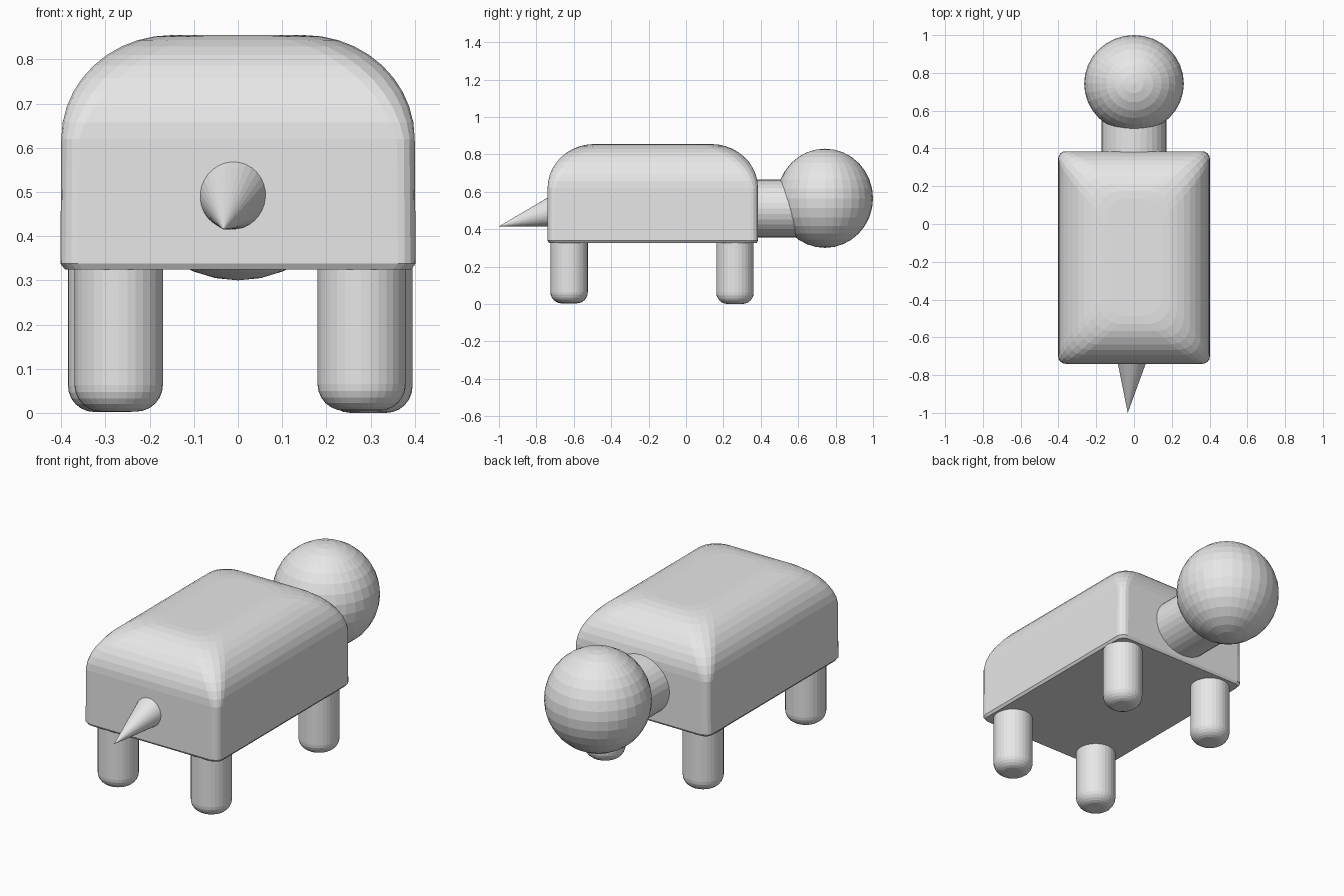
import bpy, bmesh, math
from mathutils import Vector

if "Cube" in bpy.data.objects:
    bpy.data.objects.remove(bpy.data.objects["Cube"])

grey = bpy.data.materials.new("plain grey")
grey.diffuse_color = (0.8, 0.8, 0.8, 1)
grey.use_nodes = True
grey.node_tree.nodes["Principled BSDF"].inputs["Base Color"].default_value = grey.diffuse_color


def finish(name, bm):
    bmesh.ops.recalc_face_normals(bm, faces=bm.faces)
    mesh = bpy.data.meshes.new(name)
    bm.to_mesh(mesh)
    bm.free()
    mesh.materials.append(grey)
    ob = bpy.data.objects.new(name, mesh)
    bpy.context.collection.objects.link(ob)
    return ob


def loft(name, rings):
    """Skin a stack of closed rings and cap both ends."""
    bm = bmesh.new()
    loops = [[bm.verts.new(p) for p in ring] for ring in rings]
    for a, b in zip(loops, loops[1:]):
        n = len(a)
        for i in range(n):
            j = (i + 1) % n
            bm.faces.new((a[i], a[j], b[j], b[i]))
    bm.faces.new(loops[0][::-1])
    bm.faces.new(loops[-1])
    return finish(name, bm)


def rounded_rect(hx, hy, cy, z, r, steps=4):
    pts = []
    for q, (sx, sy) in enumerate(((1, 1), (-1, 1), (-1, -1), (1, -1))):
        for k in range(steps + 1):
            a = math.pi / 2 * (q + k / steps)
            pts.append((sx * (hx - r) + r * math.cos(a),
                        cy + sy * (hy - r) + r * math.sin(a), z))
    return pts


def circle(cx, cy, z, r, n=32):
    return [(cx + r * math.cos(2 * math.pi * i / n),
             cy + r * math.sin(2 * math.pi * i / n), z) for i in range(n)]


# Body: straight sides, thin bottom bevel, broad rounded top
HX, HY, CY = 0.40, 0.5625, -0.1775
body = [rounded_rect(HX - 0.008, HY - 0.008, CY, 0.325, 0.04),
        rounded_rect(HX + 0.002, HY, CY, 0.338, 0.04)]
for k in range(11):
    t = math.pi / 2 * k / 10
    inset = 0.25 * (1 - math.cos(t))
    body.append(rounded_rect(HX - inset, HY - inset, CY,
                             0.62 + 0.235 * math.sin(t), 0.04 + 0.07 * math.sin(t)))
loft("body", body)

# Legs: cylinders with rounded feet
for name, x, y, z0 in (("front_left_leg", -0.27, -0.625, 0.003),
                       ("front_right_leg", 0.28, -0.625, 0.005),
                       ("back_left_leg", -0.285, 0.262, 0.002),
                       ("back_right_leg", 0.295, 0.262, 0.0)):
    r, f = 0.1, 0.06
    rings = [circle(x, y, z0 + f * (1 - math.sin(t)), r - f * (1 - math.cos(t)))
             for t in (math.pi / 2 * (1 - k / 6) for k in range(7))]
    loft(name, rings + [circle(x, y, 0.40, r)])

# Neck: oval tube along y
loft("neck", [[(0.172 * math.cos(a), y, 0.51 + 0.155 * math.sin(a))
               for a in (2 * math.pi * i / 32 for i in range(32))]
              for y in (0.34, 0.65)])

# Head: faceted ball
bm = bmesh.new()
bmesh.ops.create_uvsphere(bm, u_segments=32, v_segments=16, radius=1)
bmesh.ops.scale(bm, vec=(0.264, 0.257, 0.265), verts=bm.verts)
bmesh.ops.translate(bm, vec=(0, 0.743, 0.565), verts=bm.verts)
finish("head", bm)

# Tail: cone drooping backwards to a point
base, tip = Vector((-0.011, -0.71, 0.494)), Vector((-0.033, -1.0, 0.415))
axis = tip - base
bm = bmesh.new()
bmesh.ops.create_cone(bm, cap_ends=True, segments=32, radius1=0.082, radius2=0,
                      depth=axis.length)
tail = finish("tail", bm)
tail.location = (base + tip) / 2
tail.rotation_euler = axis.to_track_quat('Z', 'Y').to_euler()
